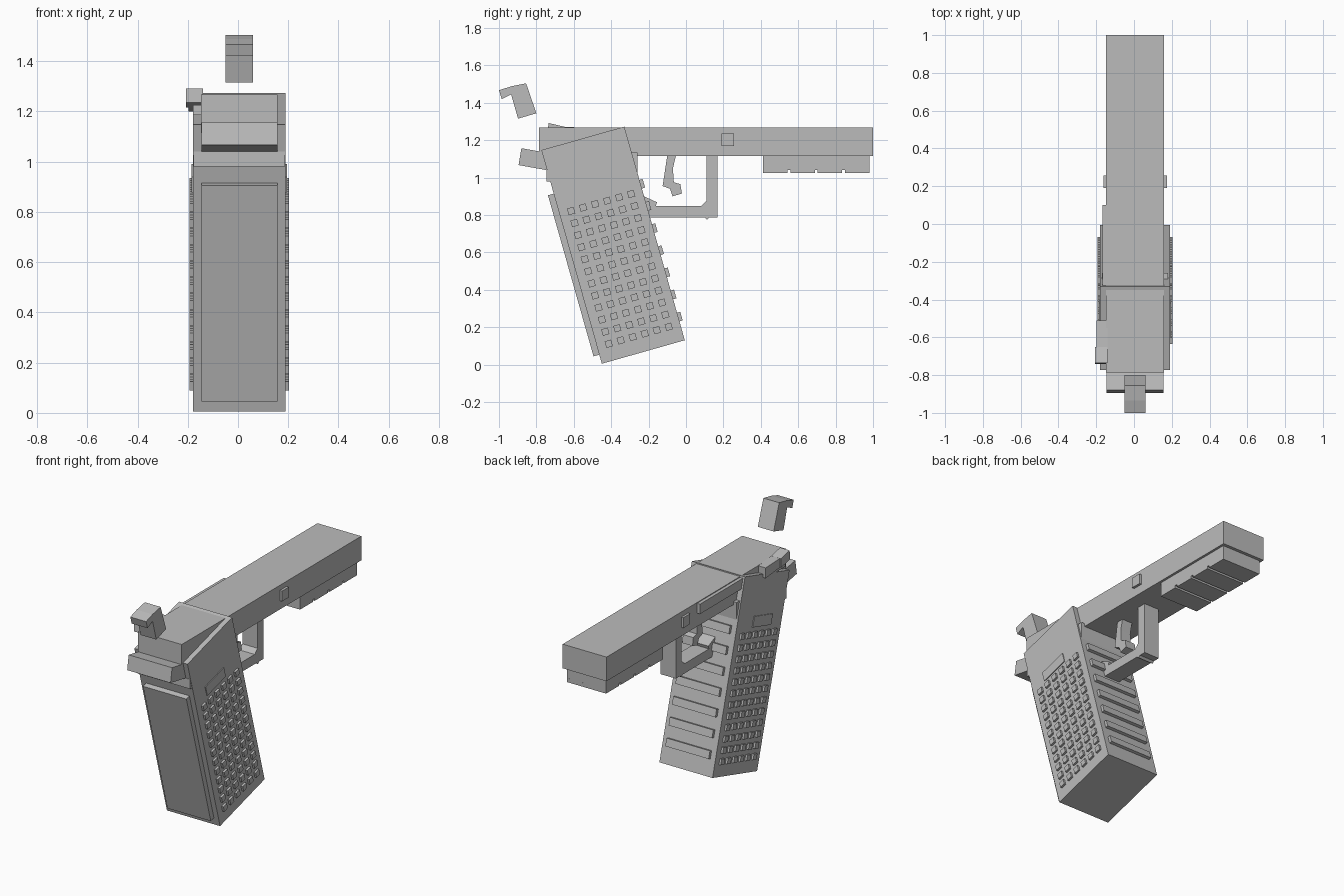
import bpy, bmesh, math

grey = bpy.data.materials.new("grey")
grey.diffuse_color = (0.5, 0.5, 0.5, 1)


def add_prism(bm, pts, x0, x1):
    """Extrude a (y, z) outline from x0 to x1."""
    a = [bm.verts.new((x0, y, z)) for y, z in pts]
    b = [bm.verts.new((x1, y, z)) for y, z in pts]
    n = len(pts)
    bm.faces.new(a)
    bm.faces.new(b[::-1])
    for i in range(n):
        j = (i + 1) % n
        bm.faces.new((a[i], b[i], b[j], a[j]))


def part(name, *prisms):
    bm = bmesh.new()
    for pts, x0, x1 in prisms:
        add_prism(bm, pts, x0, x1)
    bmesh.ops.recalc_face_normals(bm, faces=bm.faces[:])
    me = bpy.data.meshes.new(name)
    bm.to_mesh(me)
    bm.free()
    me.materials.append(grey)
    ob = bpy.data.objects.new(name, me)
    bpy.context.collection.objects.link(ob)
    return ob


def rect(y0, y1, z0, z1):
    return [(y0, z0), (y1, z0), (y1, z1), (y0, z1)]


# Tilted grip frame: u runs across the grip, v runs up it
ANG = math.radians(15.8)
C, S = math.cos(ANG), math.sin(ANG)


def tilted(u0, u1, v0, v1):
    return [(-0.45 + u * C - v * S, 0.005 + u * S + v * C)
            for u, v in rect(u0, u1, v0, v1)]


# Slide and its side details
part("slide", (rect(-0.785, 1.0, 1.115, 1.267), -0.147, 0.158))
part("slide_pin", (rect(0.19, 0.257, 1.17, 1.235), -0.162, 0.174))
part("slide_stop", (rect(-0.33, 0.10, 1.20, 1.262), -0.168, -0.14))

# Rail under the slide with four separate blocks
part("rail", (rect(0.413, 0.98, 1.04, 1.115), -0.13, 0.143))
part("rail_blocks", *[(rect(0.413 + i * 0.1457, 0.413 + i * 0.1457 + 0.13, 1.025, 1.05),
                       -0.13, 0.143) for i in range(4)])

# Grip body, back plate and frame blocks
part("grip", (tilted(0, 0.461, 0, 1.187), -0.18, 0.19))
part("back_plate", (tilted(-0.032, 0.02, 0.05, 0.945), -0.145, 0.157))
part("frame_front", (rect(-0.34, -0.26, 1.0, 1.135), -0.17, 0.18))
part("frame_rear", (rect(-0.745, -0.6, 0.98, 1.04), -0.178, 0.188))

# Raised studs and a small plate on both grip sides
studs = []
for i in range(6):
    for j in range(12):
        u, v = 0.0645 + i * 0.0667, 0.0926 + j * 0.0671
        sq = tilted(u - 0.018, u + 0.018, v - 0.018, v + 0.018)
        studs += [(sq, -0.193, -0.175), (sq, 0.185, 0.203)]
part("grip_studs", *studs)
panel = tilted(0.11, 0.30, 0.875, 0.94)
part("side_plates", (panel, -0.185, -0.175), (panel, 0.185, 0.195))

# Finger ridges along the front of the grip
part("finger_ridges", *[(tilted(0.45, 0.479, 0.105 + i * 0.123, 0.153 + i * 0.123),
                         -0.145, 0.157) for i in range(7)])

# Trigger guard, trigger and release button
part("trigger_guard", ([(-0.21, 0.787), (0.10, 0.787), (0.113, 0.775), (0.126, 0.787),
                        (0.168, 0.787), (0.168, 1.115), (0.11, 1.115), (0.11, 0.875),
                        (0.08, 0.848), (-0.21, 0.848)], -0.047, 0.06))
part("trigger", ([(-0.10, 1.12), (-0.053, 1.12), (-0.07, 1.05), (-0.065, 0.975),
                  (-0.03, 0.965), (-0.022, 0.915), (-0.072, 0.90), (-0.085, 0.94),
                  (-0.125, 0.955)], -0.03, 0.042))
part("release_button", ([(-0.25, 0.85), (-0.172, 0.817), (-0.155, 0.868), (-0.235, 0.905)],
                        -0.047, 0.06))

# Rear tail, safety lever and hammer
part("rear_tail", ([(-0.88, 1.157), (-0.895, 1.067), (-0.70, 1.032), (-0.68, 1.122)],
                   -0.145, 0.157))
part("safety_lever",
     ([(-0.735, 1.292), (-0.65, 1.272), (-0.65, 1.215), (-0.74, 1.235)], -0.207, -0.14),
     ([(-0.655, 1.272), (-0.51, 1.265), (-0.51, 1.20), (-0.655, 1.215)], -0.198, -0.14),
     (rect(-0.73, -0.60, 1.185, 1.225), -0.18, -0.14))
part("hammer", ([(-1.0, 1.467), (-0.935, 1.488), (-0.855, 1.504), (-0.80, 1.344),
                 (-0.898, 1.315), (-0.935, 1.445), (-0.985, 1.42)], -0.05, 0.06))
